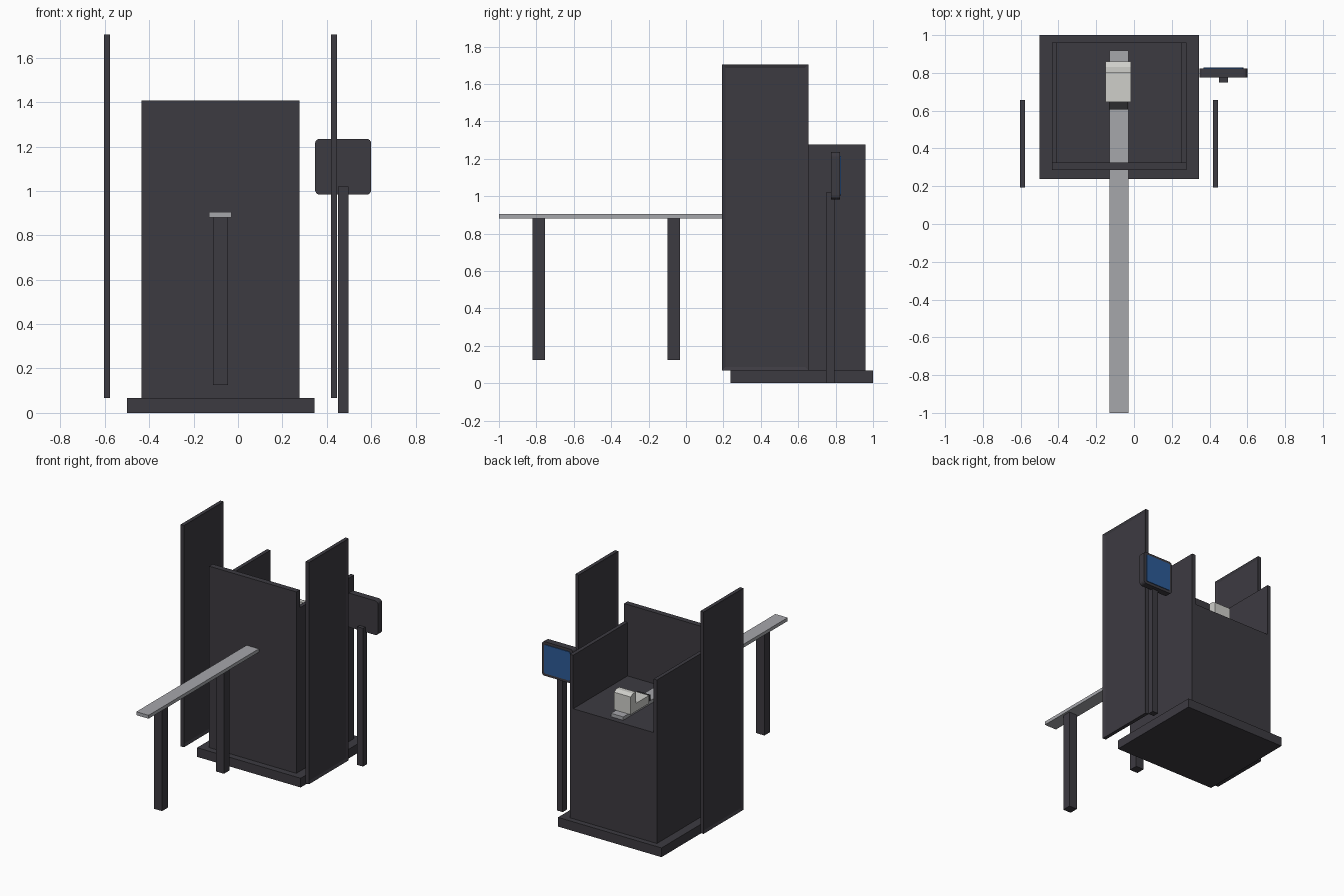
import bpy, bmesh

if "Cube" in bpy.data.objects:
    bpy.data.objects.remove(bpy.data.objects["Cube"])


def material(name, rgb):
    m = bpy.data.materials.new(name)
    m.diffuse_color = (*rgb, 1)
    m.use_nodes = True
    m.node_tree.nodes["Principled BSDF"].inputs["Base Color"].default_value = m.diffuse_color
    return m


DARK = material("charcoal", (0.046, 0.043, 0.053))
BLACK = material("near_black", (0.025, 0.025, 0.028))
GREY = material("belt_grey", (0.38, 0.385, 0.41))
WHITE = material("off_white", (0.62, 0.62, 0.59))
BLUE = material("screen_blue", (0.026, 0.105, 0.31))


def finish(name, bm, mat):
    bmesh.ops.recalc_face_normals(bm, faces=bm.faces)
    me = bpy.data.meshes.new(name)
    bm.to_mesh(me)
    bm.free()
    me.materials.append(mat)
    ob = bpy.data.objects.new(name, me)
    bpy.context.collection.objects.link(ob)
    return ob


def box_mesh(x, y, z):
    bm = bmesh.new()
    bmesh.ops.create_cube(bm, size=1)
    for v in bm.verts:
        for i, (lo, hi) in enumerate((x, y, z)):
            v.co[i] = lo if v.co[i] < 0 else hi
    return bm


def box(name, x, y, z, mat):
    return finish(name, box_mesh(x, y, z), mat)


def rounded_slab(name, x, y, z, radius, mat):
    # box with the four edges along y rounded
    bm = box_mesh(x, y, z)
    edges = [e for e in bm.edges
             if abs(e.verts[0].co.y - e.verts[1].co.y) > 1e-4]
    bmesh.ops.bevel(bm, geom=edges, offset=radius, segments=4,
                    profile=0.5, affect='EDGES')
    return finish(name, bm, mat)


# cabinet: plinth, solid lower body, walls open at the back
box("base_plinth", (-0.50, 0.345), (0.238, 1.0), (0, 0.068), DARK)
box("cabinet_body", (-0.435, 0.277), (0.285, 0.96), (0.068, 0.88), DARK)
box("front_wall", (-0.435, 0.277), (0.285, 0.326), (0.88, 1.407), DARK)
for side, x in (("left", (-0.435, -0.407)), ("right", (0.249, 0.277))):
    box(side + "_wall", x, (0.326, 0.96), (0.88, 1.275), DARK)

# tall side panels with a recessed field on both faces
for side, x in (("left", (-0.603, -0.576)), ("right", (0.418, 0.445))):
    bm = box_mesh(x, (0.192, 0.656), (0.068, 1.705))
    bm.normal_update()
    faces = [f for f in bm.faces if abs(f.normal.x) > 0.9]
    bmesh.ops.inset_individual(bm, faces=faces, thickness=0.027)
    for f in faces:
        inward = f.normal.copy() * -0.007
        bmesh.ops.translate(bm, vec=inward, verts=f.verts)
    finish(side + "_side_panel", bm, DARK)

# conveyor strip and its legs
box("conveyor", (-0.13, -0.03), (-1.0, 0.918), (0.88, 0.905), GREY)
for name, y in (("outer", -0.82), ("inner", -0.098)):
    box(name + "_conveyor_leg", (-0.113, -0.046), (y, y + 0.067),
        (0.125, 0.88), DARK)

# small device on the conveyor: stepped side profile pushed across x
profile = [(0.645, 0.905), (0.86, 0.905), (0.86, 1.035), (0.832, 1.05),
           (0.80, 1.05), (0.80, 0.965), (0.645, 0.965)]
bm = bmesh.new()
face = bm.faces.new([bm.verts.new((-0.15, y, z)) for y, z in profile])
ext = bmesh.ops.extrude_face_region(bm, geom=[face])
bmesh.ops.translate(bm, vec=(0.135, 0, 0),
                    verts=[g for g in ext["geom"]
                           if isinstance(g, bmesh.types.BMVert)])
finish("device_housing", bm, WHITE)
box("device_intake", (-0.133, -0.032), (0.605, 0.645), (0.905, 0.95), BLACK)

# operator monitor on its post
box("monitor_post", (0.45, 0.497), (0.748, 0.795), (0, 1.02), DARK)
rounded_slab("monitor_case", (0.347, 0.60), (0.775, 0.823),
             (0.983, 1.235), 0.022, DARK)
rounded_slab("monitor_screen", (0.368, 0.579), (0.822, 0.828),
             (1.003, 1.215), 0.012, BLUE)
